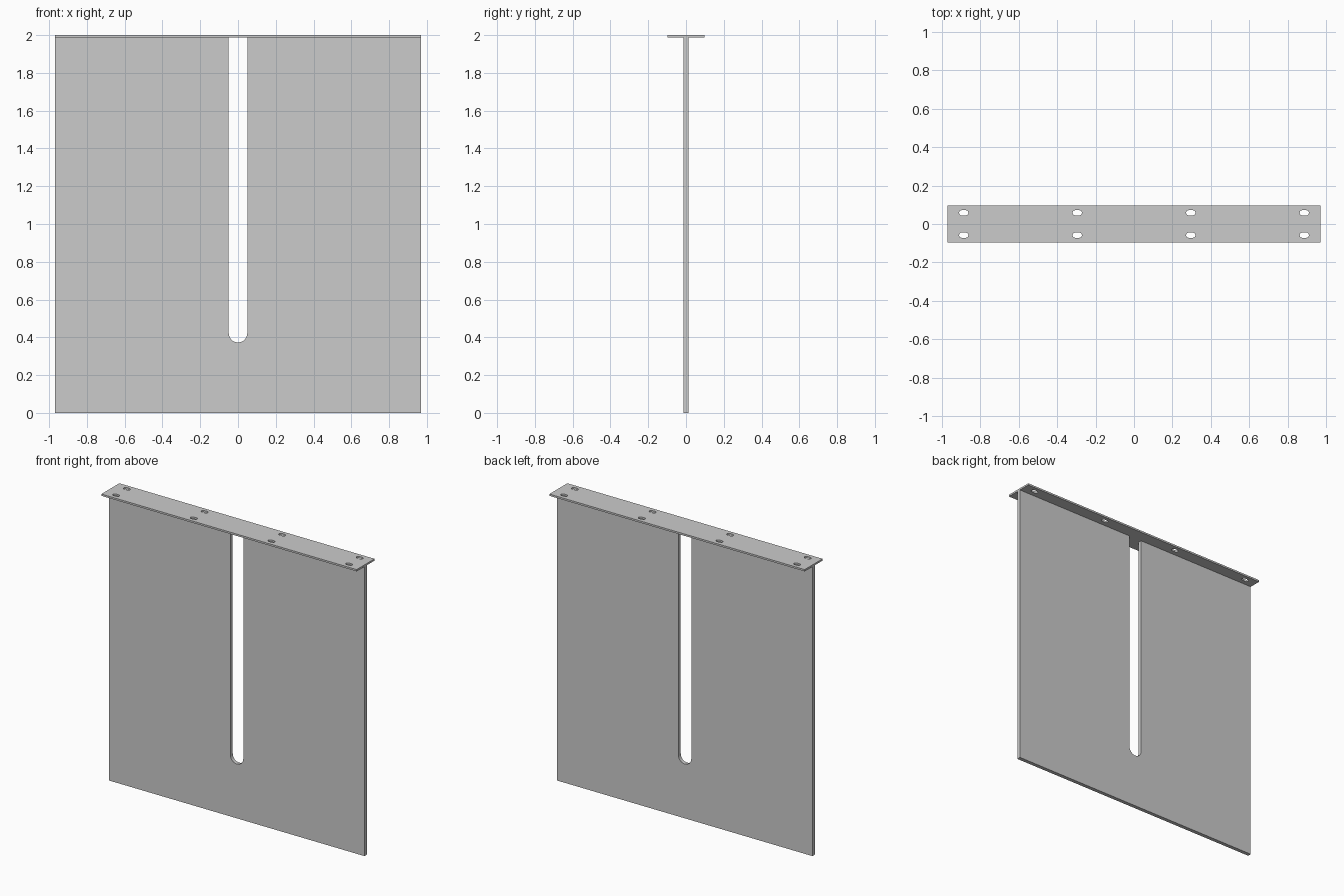
import bpy, bmesh
from math import sin, cos, pi, radians

if "Cube" in bpy.data.objects:
    bpy.data.objects.remove(bpy.data.objects["Cube"])

W = 0.97          # half width
T = 0.0125        # flange thickness
TOP = 2.0 - T     # top of the panel


def arc(cx, cy, r, a0, a1, n=16):
    return [(cx + r * cos(radians(a0 + (a1 - a0) * i / n)),
             cy + r * sin(radians(a0 + (a1 - a0) * i / n))) for i in range(n + 1)]


def extruded(name, loops, thickness, location, tilt=0.0):
    """Filled flat outline (first loop) with holes (other loops), given thickness."""
    cu = bpy.data.curves.new(name + "_profile", 'CURVE')
    cu.dimensions, cu.fill_mode, cu.extrude = '2D', 'BOTH', thickness / 2
    for pts in loops:
        s = cu.splines.new('POLY')
        s.points.add(len(pts) - 1)
        for p, (x, y) in zip(s.points, pts):
            p.co = (x, y, 0, 1)
        s.use_cyclic_u = True
    tmp = bpy.data.objects.new(name + "_tmp", cu)
    bpy.context.collection.objects.link(tmp)
    mesh = bpy.data.meshes.new_from_object(
        tmp.evaluated_get(bpy.context.evaluated_depsgraph_get()))
    bpy.data.objects.remove(tmp)
    bpy.data.curves.remove(cu)
    bm = bmesh.new()
    bm.from_mesh(mesh)
    bmesh.ops.remove_doubles(bm, verts=bm.verts, dist=1e-5)
    bmesh.ops.recalc_face_normals(bm, faces=bm.faces)
    bm.to_mesh(mesh)
    bm.free()
    mesh.name = name
    ob = bpy.data.objects.new(name, mesh)
    bpy.context.collection.objects.link(ob)
    ob.location, ob.rotation_euler.x = location, tilt
    bpy.ops.object.select_all(action='DESELECT')
    ob.select_set(True)
    bpy.context.view_layer.objects.active = ob
    bpy.ops.object.shade_smooth_by_angle(angle=radians(30))
    return ob


# Upright panel with an open, round-bottomed slot
R = 0.049
panel = [(-W, 0), (W, 0), (W, TOP), (R, TOP)]
panel += arc(0, 0.373 + R, R, 0, -180, 24)
panel += [(-R, TOP), (-W, TOP)]
extruded("slotted_panel", [panel], 0.026, (0, 0, 0), pi / 2)

# Mounting flange with two rows of elongated screw holes
r, h = 0.0135, 0.0105
flange = [[(-W, -0.097), (W, -0.097), (W, 0.097), (-W, 0.097)]]
for x in (-0.885, -0.295, 0.295, 0.885):
    for y in (-0.058, 0.058):
        flange.append(arc(x + h, y, r, -90, 90) + arc(x - h, y, r, 90, 270))
extruded("mounting_flange", flange, T, (0, 0, 2 - T / 2))
